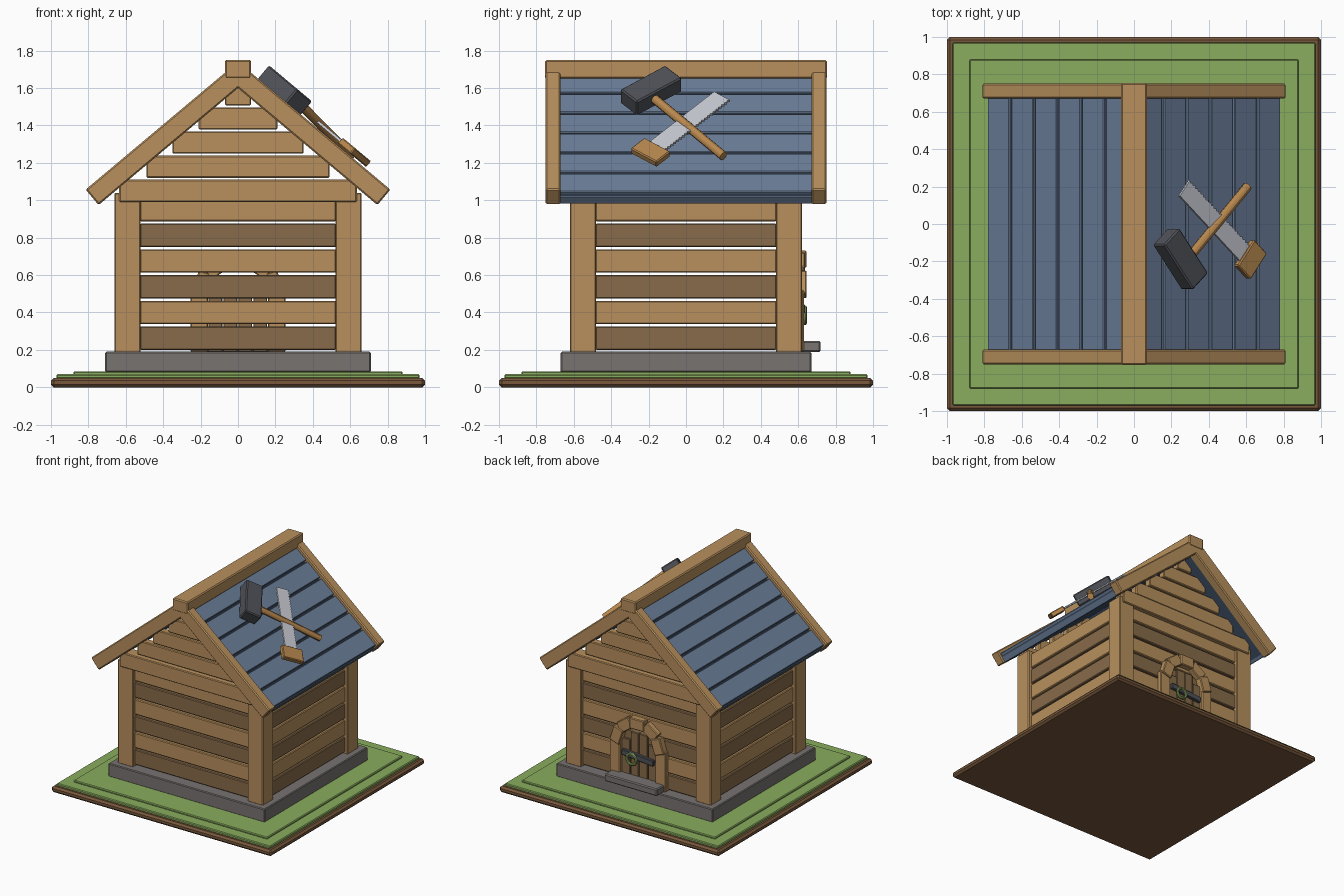
import bpy, bmesh, math
from mathutils import Matrix, Vector

cube = bpy.data.objects.get("Cube")
if cube:
    bpy.data.objects.remove(cube, do_unlink=True)


def material(name, rgb):
    """Flat colour given as 0-255 display values, stored linear."""
    lin = [((c / 255 + 0.055) / 1.055) ** 2.4 for c in rgb] + [1]
    m = bpy.data.materials.new(name)
    m.use_nodes = True
    m.diffuse_color = lin
    m.node_tree.nodes["Principled BSDF"].inputs["Base Color"].default_value = lin
    return m


WOOD = material("light wood", (184, 144, 93))
DARK = material("dark wood", (135, 107, 74))
TOOL = material("tool wood", (184, 136, 78))
SOIL = material("soil brown", (120, 88, 60))
GRASS = material("grass green", (138, 173, 94))
STONE = material("stone grey", (120, 115, 113))
BLUE = material("roof blue", (106, 126, 153))
NAVY = material("dark roof blue", (62, 76, 98))
IRON = material("dark iron", (80, 82, 88))
STEEL = material("pale steel", (200, 203, 210))


def finish(name, bm, mat, matrix=Matrix()):
    me = bpy.data.meshes.new(name)
    bmesh.ops.recalc_face_normals(bm, faces=bm.faces)
    bm.to_mesh(me)
    bm.free()
    me.materials.append(mat)
    ob = bpy.data.objects.new(name, me)
    ob.matrix_world = matrix
    bpy.context.collection.objects.link(ob)
    return ob


def box(name, x, y, z, mat, bevel=0.006, matrix=Matrix()):
    """Bevelled box from (low, high) ranges."""
    bm = bmesh.new()
    bmesh.ops.create_cube(bm, size=1)
    for v in bm.verts:
        for i, (lo, hi) in enumerate((x, y, z)):
            v.co[i] = lo + (v.co[i] + 0.5) * (hi - lo)
    if bevel:
        bmesh.ops.bevel(bm, geom=bm.edges[:], offset=bevel, segments=1,
                        affect='EDGES', profile=0.5)
    return finish(name, bm, mat, matrix)


def span(half):
    return (-half, half)


def side(sign, a, b):
    return tuple(sorted((sign * a, sign * b)))


# Ground
box("soil_base", span(1), span(1), (0, 0.05), SOIL, 0.015)
box("grass_lower", span(0.97), span(0.97), (0.045, 0.07), GRASS)
box("grass_upper", span(0.88), span(0.88), (0.065, 0.085), GRASS)
box("foundation", span(0.71), span(0.67), (0.08, 0.19), STONE)

# Corner posts
for sx in (-1, 1):
    for sy in (-1, 1):
        box("corner_post", side(sx, 0.52, 0.66), side(sy, 0.48, 0.62), (0.185, 1.04), WOOD)

# Wall planks, alternating dark and light
for row in range(6):
    z0 = 0.2 + row * 0.1375
    z = (z0, z0 + 0.125)
    mat = WOOD if row % 2 else DARK
    for s in (-1, 1):
        box("end_wall_plank", span(0.525), side(s, 0.54, 0.595), z, mat)
        box("side_wall_plank", side(s, 0.58, 0.635), span(0.485), z, mat)

# Gables: tie beam and stepped planks
for s in (-1, 1):
    box("tie_beam", span(0.635), side(s, 0.53, 0.632), (0.99, 1.11), WOOD)
    for row in range(4):
        z0 = 1.12 + row * 0.129
        box("gable_plank", span(0.49 - row * 0.14), side(s, 0.55, 0.61),
            (z0, min(z0 + 0.118, 1.605)), WOOD)

# Roof, built in slope space: x runs down the slope, z is the outward normal
SLOPE = Matrix.Translation((0, 0, 1.704)) @ Matrix.Rotation(math.radians(40), 4, 'Y')
for turn in (0, math.pi):
    m = Matrix.Rotation(turn, 4, 'Z') @ SLOPE
    box("roof_underlay", (0, 1.025), span(0.68), (-0.08, -0.025), NAVY, 0, m)
    for i in range(6):
        s0 = 0.045 + i * 0.165
        box("roof_plank", (s0, s0 + 0.153), span(0.675), (-0.03, 0), BLUE, 0.005, m)
    box("eave_board", (1.0, 1.032), span(0.675), (-0.08, -0.025), BLUE, 0.004, m)
    for sy in (-1, 1):
        box("barge_board", (0, 1.04), side(sy, 0.67, 0.75), (-0.08, 0.028), WOOD, 0.008, m)
box("ridge_beam", span(0.07), span(0.753), (1.65, 1.75), WOOD, 0.008)

# Door on the back wall
for i in range(4):
    x0 = -0.158 + i * 0.08
    top = 0.6 if i in (1, 2) else 0.53
    box("door_plank", (x0, x0 + 0.074), (0.585, 0.612), (0.19, top), DARK, 0.004)
for s in (-1, 1):
    box("door_pillar", side(s, 0.16, 0.255), (0.585, 0.63), (0.19, 0.52), WOOD)
box("door_step", span(0.24), (0.6, 0.72), (0.188, 0.247), STONE, 0.008)
for i in range(5):
    angle = math.radians(-72 + i * 36)
    m = Matrix.Translation((0, 0, 0.49)) @ Matrix.Rotation(angle, 4, 'Y')
    box("arch_block", span(0.065), (0.585, 0.645 - 0.008 * (i % 2)),
        (0.15, 0.24), WOOD, 0.006, m)
tilt = Matrix.Translation((0, 0, 0.41)) @ Matrix.Rotation(math.radians(-5), 4, 'Y')
box("door_bar", span(0.145), (0.605, 0.635), span(0.024), IRON, 0.005, tilt)
bpy.ops.mesh.primitive_torus_add(major_radius=0.042, minor_radius=0.011,
                                 major_segments=20, minor_segments=8,
                                 location=(0.05, 0.635, 0.385),
                                 rotation=(math.pi / 2, 0, 0))
ring = bpy.context.object
ring.name = "door_ring"
ring.data.materials.append(GRASS)
bpy.ops.object.shade_smooth_by_angle()

# Hammer lying on the roof
head = SLOPE @ Matrix.Translation((0.266, -0.187, 0.07)) @ Matrix.Rotation(math.radians(50), 4, 'Z')
head = SLOPE @ Matrix.Translation((0.266, -0.187, 0.07)) @ Matrix.Rotation(math.radians(40), 4, 'Z')
box("hammer_head", span(0.07), span(0.157), span(0.05), IRON, 0.008, head)
start, end = Vector((0.30, -0.2, 0.075)), Vector((0.765, 0.2, 0.032))
bm = bmesh.new()
bmesh.ops.create_cone(bm, cap_ends=True, segments=12, radius1=0.025, radius2=0.025,
                      depth=(end - start).length)
aim = (end - start).to_track_quat('Z', 'Y').to_matrix().to_4x4()
handle = finish("hammer_handle", bm, TOOL, SLOPE @ Matrix.Translation((start + end) / 2) @ aim)
bpy.context.view_layer.objects.active = handle
bpy.ops.object.select_all(action='DESELECT')
handle.select_set(True)
bpy.ops.object.shade_smooth_by_angle()

# Saw: x runs from grip to tip, with teeth along one edge
saw = SLOPE @ Matrix.Translation((0.765, -0.19, 0.057)) @ Matrix.Rotation(math.atan2(0.385, -0.465), 4, 'Z')
box("saw_grip", span(0.058), span(0.09), span(0.02), TOOL, 0.006, saw)
TEETH = 24
outline = [(0.03, 0.055), (0.60, 0.055)]
for i in range(TEETH * 2 + 1):
    outline.append((0.60 - 0.57 * i / (TEETH * 2), -0.055 + 0.01 * (i % 2)))
bm = bmesh.new()
face = bm.faces.new([bm.verts.new((x, y, -0.007)) for x, y in outline])
up = bmesh.ops.extrude_face_region(bm, geom=[face])
bmesh.ops.translate(bm, vec=(0, 0, 0.014),
                    verts=[g for g in up["geom"] if isinstance(g, bmesh.types.BMVert)])
finish("saw_blade", bm, STEEL, saw)
